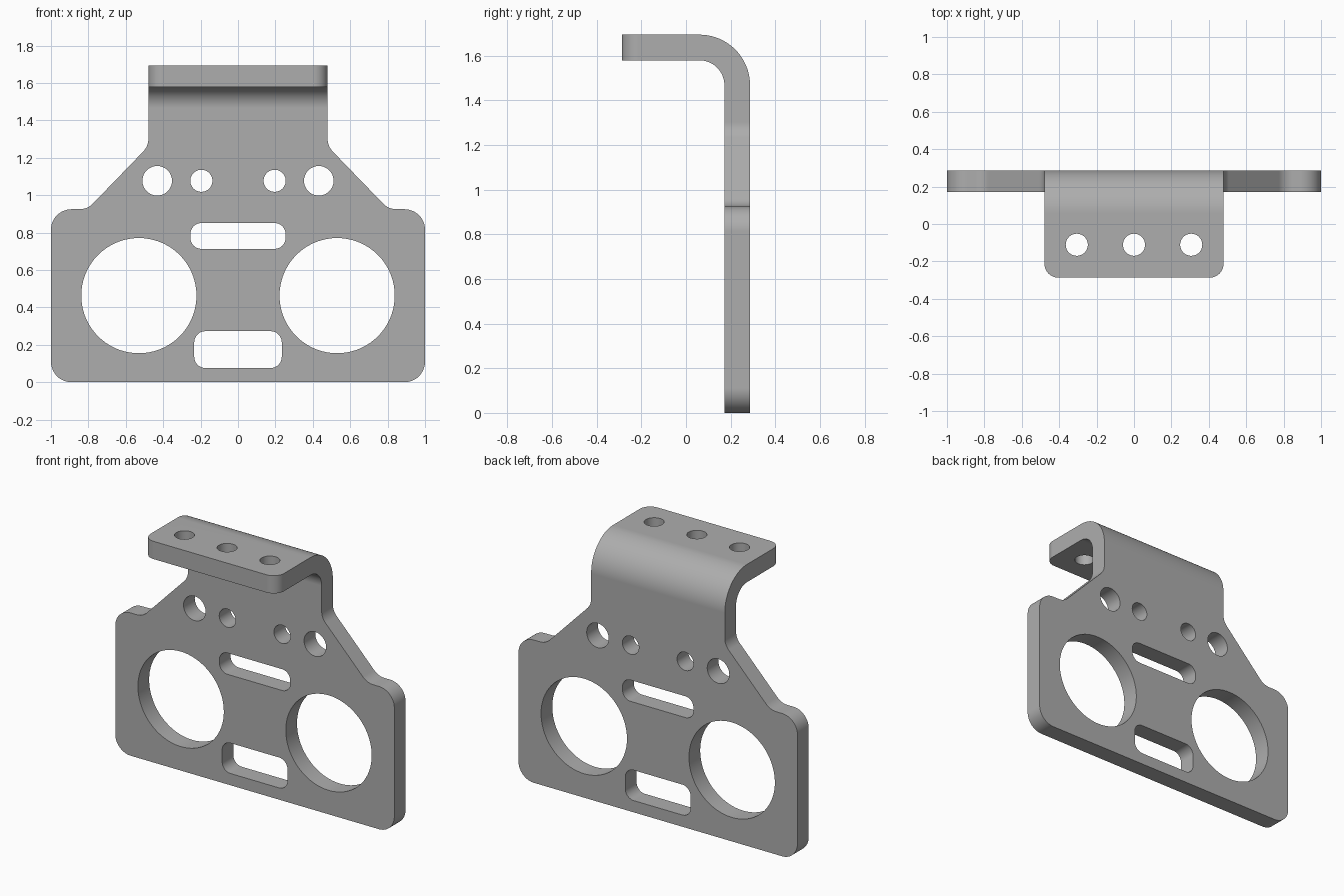
import bpy
import bmesh
from math import cos, sin, tan, pi, radians
from mathutils import Vector

if "Cube" in bpy.data.objects:
    bpy.data.objects.remove(bpy.data.objects["Cube"], do_unlink=True)

metal = bpy.data.materials.new("grey_metal")
metal.use_nodes = True
GREY = (0.42, 0.42, 0.42, 1)
metal.diffuse_color = GREY
metal.node_tree.nodes["Principled BSDF"].inputs["Base Color"].default_value = GREY


def rounded(corners, steps=12):
    """Polygon from (u, v, radius) corners, each replaced by a tangent arc."""
    out = []
    for i, (u, v, r) in enumerate(corners):
        p = Vector((u, v))
        if r == 0:
            out.append(p)
            continue
        a = (Vector(corners[i - 1][:2]) - p).normalized()
        b = (Vector(corners[(i + 1) % len(corners)][:2]) - p).normalized()
        half = a.angle(b) / 2
        centre = p + (a + b).normalized() * (r / sin(half))
        start = p + a * (r / tan(half)) - centre
        end = p + b * (r / tan(half)) - centre
        sweep = pi - 2 * half
        for k in range(steps + 1):
            t = k / steps
            out.append(centre + (start * sin((1 - t) * sweep) + end * sin(t * sweep)) / sin(sweep))
    return out


def circle(u, v, r, n=72):
    return [Vector((u + r * cos(2 * pi * k / n), v + r * sin(2 * pi * k / n))) for k in range(n)]


def slot(half_width, low, high, r):
    return rounded([(-half_width, low, r), (half_width, low, r),
                    (half_width, high, r), (-half_width, high, r)])


def prism(name, loops, axis, lo, hi):
    """Extrude closed 2D loops along one axis from lo to hi."""
    bm = bmesh.new()
    for loop in loops:
        rings = []
        for d in (lo, hi):
            ring = []
            for u, v in loop:
                co = [u, v]
                co.insert(axis, d)
                ring.append(bm.verts.new(co))
            rings.append(ring)
        bm.faces.new(rings[0])
        bm.faces.new(rings[1])
        for k in range(len(loop)):
            j = (k + 1) % len(loop)
            bm.faces.new((rings[0][k], rings[0][j], rings[1][j], rings[1][k]))
    bmesh.ops.recalc_face_normals(bm, faces=bm.faces)
    mesh = bpy.data.meshes.new(name)
    bm.to_mesh(mesh)
    bm.free()
    mesh.materials.append(metal)
    obj = bpy.data.objects.new(name, mesh)
    bpy.context.collection.objects.link(obj)
    return obj


# Bent sheet: side profile with a concentric inner and outer bend
back, inner, top, under = 0.287, 0.172, 1.694, 1.579
bracket = prism("bracket", [rounded([
    (inner, -0.2, 0), (back, -0.2, 0), (back, top, 0.227),
    (-0.5, top, 0), (-0.5, under, 0), (inner, under, 0.112)], 20)], 0, -1.2, 1.2)

# Front silhouette: wide body, sloped shoulders, narrow neck
right_half = [(1, 0, 0.11), (1, 0.925, 0.11), (0.805, 0.925, 0.1),
              (0.479, 1.262, 0.1), (0.479, 1.9, 0)]
left_half = [(-x, z, r) for x, z, r in reversed(right_half)]
silhouette = prism("silhouette_cutter", [rounded(right_half + left_half)], 1, -1, 1)

# Top outline: rounds the free corners of the flange
flange = [(0.479, -0.287, 0.075), (0.479, 0.1, 0), (1.3, 0.1, 0), (1.3, 0.6, 0)]
flange += [(-x, y, r) for x, y, r in reversed(flange)]
flange_outline = prism("flange_cutter", [rounded(flange)], 2, -0.5, 2.2)

# Holes and slots through the upright plate
loops = [slot(0.254, 0.713, 0.851, 0.058), slot(0.234, 0.076, 0.273, 0.06)]
for side in (-1, 1):
    for x, z, r in ((0.53, 0.463, 0.308), (0.432, 1.077, 0.079), (0.196, 1.077, 0.059)):
        loops.append(circle(side * x, z, r))
plate_holes = prism("plate_hole_cutter", loops, 1, 0.1, 0.4)

# Row of holes through the flange
flange_holes = prism("flange_hole_cutter",
                     [circle(x, -0.111, 0.059) for x in (-0.306, 0, 0.306)], 2, 1.5, 1.8)

cutters = [(silhouette, 'INTERSECT'), (flange_outline, 'INTERSECT'),
           (plate_holes, 'DIFFERENCE'), (flange_holes, 'DIFFERENCE')]
for cutter, operation in cutters:
    mod = bracket.modifiers.new(cutter.name, 'BOOLEAN')
    mod.object, mod.operation, mod.solver = cutter, operation, 'EXACT'

# Bake the cuts and remove the cutters
depsgraph = bpy.context.evaluated_depsgraph_get()
result = bpy.data.meshes.new_from_object(bracket.evaluated_get(depsgraph))
bracket.modifiers.clear()
bracket.data = result
for cutter, _ in cutters:
    bpy.data.objects.remove(cutter, do_unlink=True)

# Smooth bends and fillets with crisp sheet edges
bpy.ops.object.select_all(action='DESELECT')
bracket.select_set(True)
bpy.context.view_layer.objects.active = bracket
bpy.ops.object.shade_smooth_by_angle(angle=radians(30))
weighted = bracket.modifiers.new("weighted_normals", 'WEIGHTED_NORMAL')
weighted.keep_sharp = True
